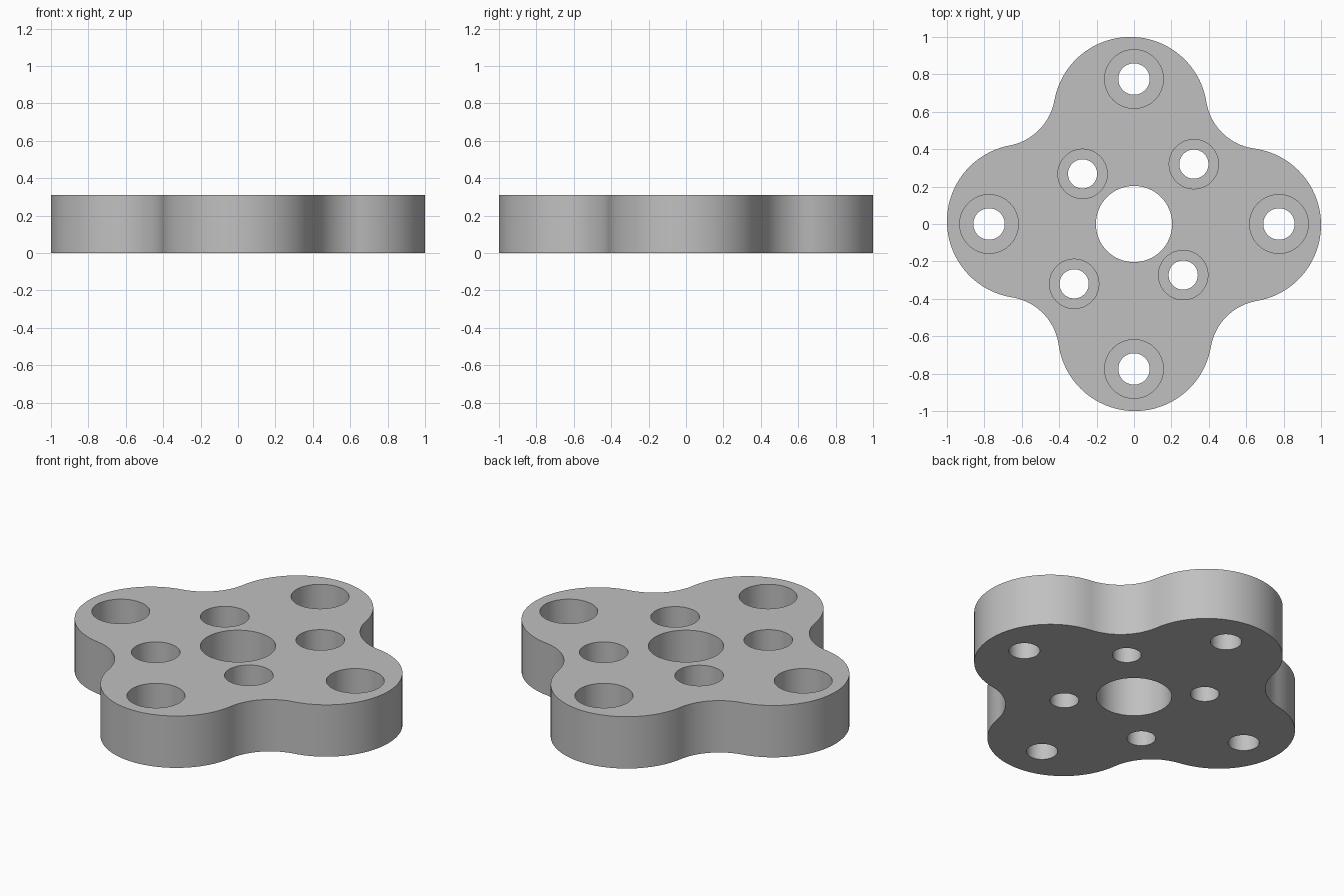
import bpy, bmesh, math
from mathutils import Vector

if "Cube" in bpy.data.objects:
    bpy.data.objects.remove(bpy.data.objects["Cube"], do_unlink=True)

HEIGHT = 0.31
LOBE_R = 0.412
FILLET_R = 0.30
BORE_FLOOR = HEIGHT - 0.17

grey = bpy.data.materials.new("plain_grey")
grey.use_nodes = True
grey.diffuse_color = (0.53, 0.53, 0.53, 1)
grey.node_tree.nodes["Principled BSDF"].inputs["Base Color"].default_value = (0.53, 0.53, 0.53, 1)


def arc(center, radius, start, sweep, steps):
    return [center + radius * Vector((math.cos(start + sweep * i / steps),
                                      math.sin(start + sweep * i / steps)))
            for i in range(steps)]


def angle(v):
    return math.atan2(v.y, v.x)


# Four lobes, counter-clockwise, blended by concave fillets
lobes = [Vector(p) for p in ((0.588, -0.005), (-0.02, 0.588),
                             (-0.588, 0.015), (0.005, -0.588))]
fillets = []
for i, a in enumerate(lobes):
    b = lobes[(i + 1) % 4]
    mid, half = (a + b) / 2, (b - a) / 2
    outward = Vector((half.y, -half.x)).normalized()
    fillets.append(mid + outward * math.sqrt((LOBE_R + FILLET_R) ** 2 - half.length_squared))

outline = []
for i, lobe in enumerate(lobes):
    before, after = fillets[i - 1], fillets[i]
    start = angle(before - lobe)
    sweep = (angle(after - lobe) - start) % math.tau
    outline += arc(lobe, LOBE_R, start, sweep, 48)
    start = angle(lobe - after)
    sweep = -((start - angle(lobes[(i + 1) % 4] - after)) % math.tau)
    outline += arc(after, FILLET_R, start, sweep, 20)

# Plate body
bm = bmesh.new()
base = bm.faces.new([bm.verts.new((p.x, p.y, 0)) for p in outline])
top = bmesh.ops.extrude_face_region(bm, geom=[base])["geom"]
bmesh.ops.translate(bm, vec=(0, 0, HEIGHT),
                    verts=[g for g in top if isinstance(g, bmesh.types.BMVert)])
bmesh.ops.recalc_face_normals(bm, faces=bm.faces[:])
mesh = bpy.data.meshes.new("mounting_plate")
bm.to_mesh(mesh)
bm.free()
plate = bpy.data.objects.new("mounting_plate", mesh)
bpy.context.collection.objects.link(plate)
mesh.materials.append(grey)
bpy.context.view_layer.objects.active = plate


def cut(x, y, radius, bottom):
    """Drill a round hole from above the plate down to the given height."""
    depth = HEIGHT + 0.1 - bottom
    bpy.ops.mesh.primitive_cylinder_add(vertices=64, radius=radius, depth=depth,
                                        location=(x, y, bottom + depth / 2))
    drill = bpy.context.object
    drill.name = "drill"
    drill.hide_render = True
    drill.data.materials.append(grey)
    bpy.context.view_layer.objects.active = plate
    mod = plate.modifiers.new("hole", "BOOLEAN")
    mod.operation = "DIFFERENCE"
    mod.solver = "EXACT"
    mod.object = drill
    bpy.ops.object.modifier_apply(modifier=mod.name)
    bpy.data.objects.remove(drill, do_unlink=True)


# Centre hole
cut(0, 0, 0.204, -0.1)

# Counterbored holes: outer ring, then inner ring
outer = [(0.775, 0), (0, 0.775), (-0.775, 0), (0, -0.775)]
inner = [(0.32, 0.32), (-0.275, 0.268), (-0.32, -0.32), (0.263, -0.273)]
for points, hole_r, bore_r in ((outer, 0.084, 0.157), (inner, 0.078, 0.132)):
    for x, y in points:
        cut(x, y, bore_r, BORE_FLOOR)
        cut(x, y, hole_r, -0.1)

# Smooth walls with crisp rims
bpy.ops.object.select_all(action="DESELECT")
plate.select_set(True)
bpy.ops.object.shade_smooth_by_angle(angle=math.radians(30))
